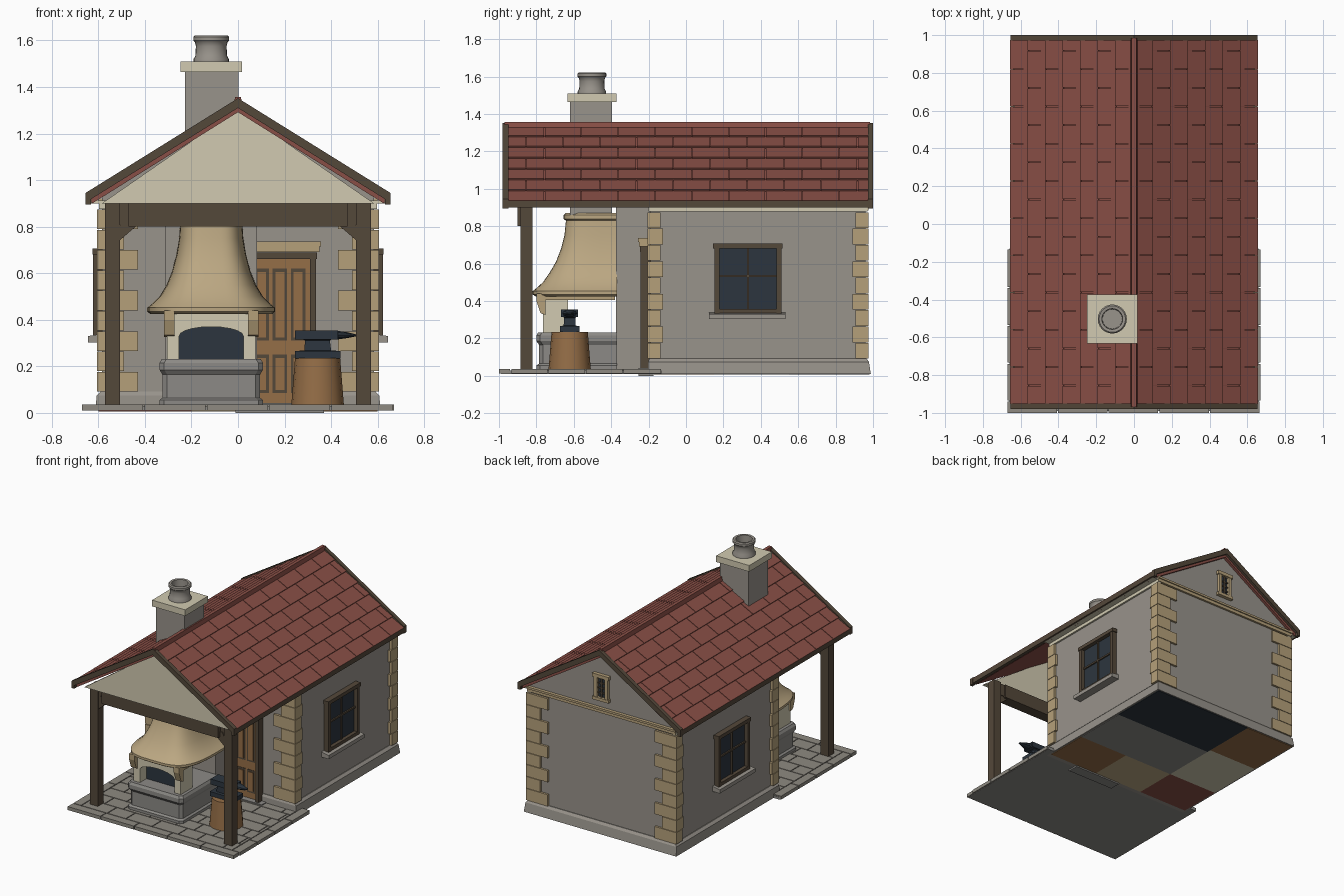
import bpy, bmesh, math

if "Cube" in bpy.data.objects:
    bpy.data.objects.remove(bpy.data.objects["Cube"])

def mat(name, r, g, b):
    m = bpy.data.materials.new(name)
    lin = lambda c: ((c / 255 + 0.055) / 1.055) ** 2.4
    m.diffuse_color = (lin(r), lin(g), lin(b), 1)
    m.use_nodes = True
    m.node_tree.nodes["Principled BSDF"].inputs["Base Color"].default_value = m.diffuse_color
    return m

PLASTER = mat("plaster grey", 152, 147, 139)
STONE = mat("stone grey", 140, 138, 134)
PAVING = mat("paving grey", 142, 138, 129)
CREAM = mat("cream", 209, 202, 177)
TAN = mat("quoin tan", 181, 160, 122)
SAND = mat("hood sand", 187, 167, 130)
WOOD = mat("dark wood", 84, 72, 58)
OAK = mat("oak", 149, 110, 71)
RED = mat("roof red", 137, 79, 70)
IRON = mat("iron and glass", 44, 53, 62)

# ---- geometry pieces, each returns (vertices, faces) ----
def loft(rings):
    n = len(rings[0])
    faces = [tuple(range(n)), tuple(range((len(rings) - 1) * n, len(rings) * n))]
    for k in range(len(rings) - 1):
        for i in range(n):
            j = (i + 1) % n
            faces.append((k * n + i, k * n + j, (k + 1) * n + j, (k + 1) * n + i))
    return [p for r in rings for p in r], faces

def box(x0, x1, y0, y1, z0, z1):
    q = [(x0, y0), (x1, y0), (x1, y1), (x0, y1)]
    return loft([[(x, y, z) for x, y in q] for z in (z0, z1)])

def prism(pts, a, b, axis="y"):
    f = (lambda p, t: (p[0], t, p[1])) if axis == "y" else (lambda p, t: (t, p[0], p[1]))
    return loft([[f(p, t) for p in pts] for t in (a, b)])

def lathe(cx, cy, prof, n=24):
    return loft([[(cx + r * math.cos(2 * math.pi * i / n), cy + r * math.sin(2 * math.pi * i / n), z)
                  for i in range(n)] for r, z in prof])

def sbox(s, x0, x1, *r):
    return box(min(s * x0, s * x1), max(s * x0, s * x1), *r)

def make(name, m, parts, smooth=False):
    bm = bmesh.new()
    for vs, fs in parts:
        bv = [bm.verts.new(v) for v in vs]
        for f in fs:
            bm.faces.new([bv[i] for i in f])
    bmesh.ops.recalc_face_normals(bm, faces=bm.faces)
    me = bpy.data.meshes.new(name)
    bm.to_mesh(me)
    bm.free()
    me.materials.append(m)
    ob = bpy.data.objects.new(name, me)
    bpy.context.collection.objects.link(ob)
    if smooth:
        bpy.ops.object.select_all(action="DESELECT")
        ob.select_set(True)
        bpy.context.view_layer.objects.active = ob
        bpy.ops.object.shade_smooth_by_angle(angle=math.radians(35))

SIDES = (-1, 1)

# ---- house body, plinth, cornice ----
make("walls", PLASTER, [prism([(-.585, .012), (.585, .012), (.585, .945), (0, 1.31), (-.585, .945)], -.19, .96)])
make("plinth", PLASTER, [loft([[(-x, y0, z), (x, y0, z), (x, y1, z), (-x, y1, z)] for z, x, y0, y1 in
     ((.01, .613, -.205, .988), (.075, .607, -.203, .978), (.092, .59, -.195, .965))])])
make("cornice", CREAM, [sbox(s, .57, .598, -.2, .97, .877, .905) for s in SIDES] +
     [sbox(s, .57, .64, -.2, .97, .9, .912) for s in SIDES])
make("back_string_course", TAN, [box(-.598, .598, .95, .975, .885, .907), box(-.6, .6, .95, .983, .907, .922)])

# ---- coloured floor panels on the underside of the house ----
for name, m, x0, x1, y0, y1 in (("dark", IRON, -.2, .6, .55, .98), ("grey", STONE, -.2, .6, .15, .55),
        ("oak_back", OAK, -.6, -.2, .58, .98), ("cream", CREAM, -.6, -.2, .15, .58),
        ("oak_front", OAK, .2, .6, -.17, .15), ("sand", SAND, -.2, .2, -.17, .15), ("red", RED, -.6, -.2, -.17, .15)):
    make("underside_" + name, m, [box(x0, x1, y0, y1, .006, .0115)])

# ---- corner quoins, alternating long and short ----
quoins = []
for s in SIDES:
    for i in range(9):
        z = .092 + i * .0872
        w, d = ((.175, .07), (.115, .085))[i % 2]
        quoins += [sbox(s, .605 - w, .605, -.207, -.207 + d, z, z + .084),
                   sbox(s, .605 - w, .605, .975 - d, .975, z, z + .084)]
make("quoins", TAN, quoins)

# ---- side windows ----
frame, glass, sills = [], [], []
for s in SIDES:
    frame += [sbox(s, .58, .622, y, y + .026, .33, .69) for y in (.152, .484)]
    frame += [sbox(s, .58, .626, .145, .517, .68, .706), sbox(s, .58, .622, .16, .5, .335, .358)]
    frame += [sbox(s, .58, .606, .325, .337, .34, .69), sbox(s, .58, .606, .17, .49, .528, .54)]
    glass.append(sbox(s, .57, .596, .16, .5, .34, .69))
    sills.append(prism([(s * .57, .303), (s * .645, .303), (s * .645, .33), (s * .57, .342)], .122, .532))
make("window_frames", WOOD, frame)
make("window_glass", IRON, glass)
make("window_sills", PLASTER, sills)

# ---- back gable vent ----
make("vent_frame", TAN, [box(x, x + .025, .95, .982, .985, 1.15) for x in (-.055, .03)] +
     [box(-.065, .065, .95, .986, 1.14, 1.165), box(-.065, .065, .95, .986, .975, .997)])
make("vent_opening", IRON, [box(-.04, .04, .95, .964, .99, 1.15)])
make("vent_slats", WOOD, [box(-.035, .035, .95, .973, z, z + .008) for z in (1.025, 1.06, 1.095)] +
     [box(-.005, .005, .95, .973, .99, 1.15)])

# ---- door ----
make("door", OAK, [box(.05, .31, -.215, -.18, .035, .665)])
moulds, panels = [], []
for x in (.102, .18, .258):
    for z0, z1 in ((.085, .25), (.31, .62)):
        moulds.append(box(x - .031, x + .031, -.218, -.2, z0, z1))
        panels.append(box(x - .019, x + .019, -.224, -.2, z0 + .014, z1 - .014))
make("door_mouldings", WOOD, moulds)
make("door_panels", OAK, panels)
make("door_frame", WOOD, [box(x, x + .025, -.242, -.18, .03, .665) for x in (.025, .31)] +
     [box(.02, .34, -.245, -.18, .662, .69)])
make("door_lintel", TAN, [box(.01, .35, -.25, -.18, .692, .715), box(.004, .356, -.256, -.18, .715, .737)])
make("door_step", STONE, [box(-.01, .37, -.255, -.175, 0, .042)])

# ---- paved porch floor ----
G = .006
stones = []
for i in range(5):
    x = -.67 + i * .268
    stones.append(box(x, x + .268 - G, -1, -.94, .011, .036))
for s in SIDES:
    for i in range(4):
        y = -.94 + G + i * .2
        stones.append(sbox(s, .61, .67, y, min(y + .2, -.12) - (G if i < 3 else 0), .011, .036))
for r in range(7):
    y = -.94 + G + r * .112
    x = -.61 + G
    w = .11 if r % 2 else .21
    while x < .6:
        x1 = min(x + w, .61)
        if x1 - x > .02:
            stones.append(box(x, x1 - G, y, y + .112 - G, .02, .036))
        x, w = x1, (.21, .15)[(r + int(x1 * 9)) % 2]
make("floor_bed", STONE, [box(-.66, .66, -.99, -.13, .01, .028)])
make("paving_stones", PAVING, stones)

# ---- porch timber ----
timber = [sbox(s, .508, .572, -.885, -.82, .03, .905) for s in SIDES]
timber.append(box(-.52, .52, -.875, -.83, .81, .9))
timber.append(box(-.47, .47, -.9, -.82, .8, .9))
for s in SIDES:
    timber.append(prism([(s * .515, .735), (s * .44, .80), (s * .44, .84), (s * .49, .84), (s * .515, .79)], -.88, -.835))
make("porch_posts_and_beam", WOOD, timber)
make("porch_gable", CREAM, [prism([(-.585, .9), (.585, .9), (0, 1.305)], -.93, -.9)])

# ---- roof: slab, tiles, ridge, bargeboards, fascia ----
A = math.atan2(.41, .655)
def slope(s, u, h):
    return (s * (u * math.cos(A) + h * math.sin(A)), 1.332 - u * math.sin(A) + h * math.cos(A))
L, ROWS, T = .765, 7, .197
slab, tiles = [], []
for s in SIDES:
    slab.append(prism([(0, 1.332), slope(s, L - .005, 0), slope(s, L - .005, -.034), (0, 1.292)], -.955, .98))
    for r in range(ROWS):
        u0, u1 = r * L / ROWS, (r + 1) * L / ROWS
        prof = [slope(s, u0, -.002), slope(s, u1, -.002), slope(s, u1, .014), slope(s, u0, .004)]
        y = -.952 - (r % 2) * T / 2
        while y < .97:
            a, b = max(y, -.952), min(y + T, .978)
            if b - a > .02:
                tiles.append(prism(prof, a, b - .004))
            y += T
make("roof_slab", RED, slab)
make("roof_tiles", RED, tiles)
make("ridge_cap", RED, [prism([(-.018, 1.328), (.018, 1.328), (.012, 1.358), (-.012, 1.358)], -.97, .985)])
boards = []
for y0, y1 in ((-.98, -.95), (.972, 1)):
    for s in SIDES:
        boards.append(prism([(0, 1.352), (s * .655, .945), (s * .655, .895), (s * .632, .895),
                             (s * .632, .918), (0, 1.31)], y0, y1))
make("bargeboards", WOOD, boards)
make("eave_fascia", WOOD, [sbox(s, .63, .654, -.96, .985, .9, .938) for s in SIDES])

# ---- forge: base, fire opening on front piers, hood ----
CX = -.115
def chamfered(hw, d, z, ch=.02, yb=-.37):
    return [(CX - hw, yb, z), (CX + hw, yb, z), (CX + hw, yb - d + ch, z), (CX + hw - ch, yb - d, z),
            (CX - hw + ch, yb - d, z), (CX - hw, yb - d + ch, z)]
make("chimney_breast", PLASTER, [box(-.312, .082, -.375, -.18, .03, .95)])
make("forge_base", STONE, [loft([chamfered(*p) for p in ((.222, .43, .03), (.222, .43, .055), (.21, .415, .065),
     (.21, .415, .165), (.222, .43, .185), (.222, .43, .215), (.212, .42, .232))])])
make("fire_opening", IRON, [box(CX - .16, CX + .16, -.69, -.64, .231, .42)])
arch = [(CX + .138 * math.cos(t), .33 + .04 * math.sin(t)) for t in [math.pi * i / 10 for i in range(11)]]
make("fire_arch", CREAM, [prism([(CX + .19, .23), (CX + .19, .44), (CX - .19, .44), (CX - .19, .23), (CX - .138, .23)]
     + arch[::-1] + [(CX + .138, .23)], -.765, -.63)])
make("hood_corbels", TAN, [prism([(-.75, .325), (-.778, .335), (-.80, .40), (-.80, .44), (-.75, .44)],
     CX + s * .18 - .022, CX + s * .18 + .022, "x") for s in SIDES] +
     [box(CX + s * .19 - .012, CX + s * .19 + .012, -.75, -.38, .405, .44) for s in SIDES])
def dsection(hw, d, z, n=28, e=.55):
    ring = []
    for i in range(n + 1):
        cs, sn = math.cos(math.pi * i / n), max(math.sin(math.pi * i / n), 0)
        ring.append((CX + hw * math.copysign(abs(cs) ** e, cs), -.37 - d * sn ** e, z))
    return ring
make("forge_hood", SAND, [loft([dsection(*p) for p in ((.262, .435, .425), (.275, .45, .435), (.275, .45, .452),
     (.255, .43, .468), (.222, .395, .50), (.192, .36, .55), (.168, .325, .61), (.15, .298, .68), (.138, .28, .75),
     (.133, .272, .83), (.142, .284, .838), (.142, .284, .86), (.133, .272, .87))])], True)

# ---- chimney ----
make("chimney_shaft", PLASTER, [box(-.227, .002, -.62, -.395, .86, 1.47)])
make("chimney_cap", CREAM, [box(-.248, .018, -.633, -.372, 1.465, 1.51)])
make("chimney_pot", PLASTER, [lathe(CX, -.503, [(.076, 1.505), (.076, 1.52), (.068, 1.535), (.066, 1.575), (.070, 1.593),
     (.077, 1.6), (.077, 1.615), (.07, 1.622), (.055, 1.62), (.052, 1.53)])], True)

# ---- anvil on a stump ----
make("anvil_stump", OAK, [lathe(.342, -.622, [(.113, .035), (.106, .12), (.097, .235)], 16)], True)
def rect(x0, x1, hy, z, cy=-.622):
    return [(x0, cy - hy, z), (x1, cy - hy, z), (x1, cy + hy, z), (x0, cy + hy, z)]
make("anvil", IRON, [
    loft([rect(.245, .44, .052, .234), rect(.245, .44, .052, .266), rect(.285, .40, .032, .268),
          rect(.288, .395, .03, .31), rect(.275, .405, .04, .318)]),
    box(.245, .43, -.667, -.577, .315, .354),
    loft([[(x, -.622 + r * math.cos(math.pi * i / 5), zc + r * .5 * math.sin(math.pi * i / 5)) for i in range(10)]
          for x, r, zc in ((.425, .04, .334), (.47, .026, .334), (.51, .008, .333))])])
